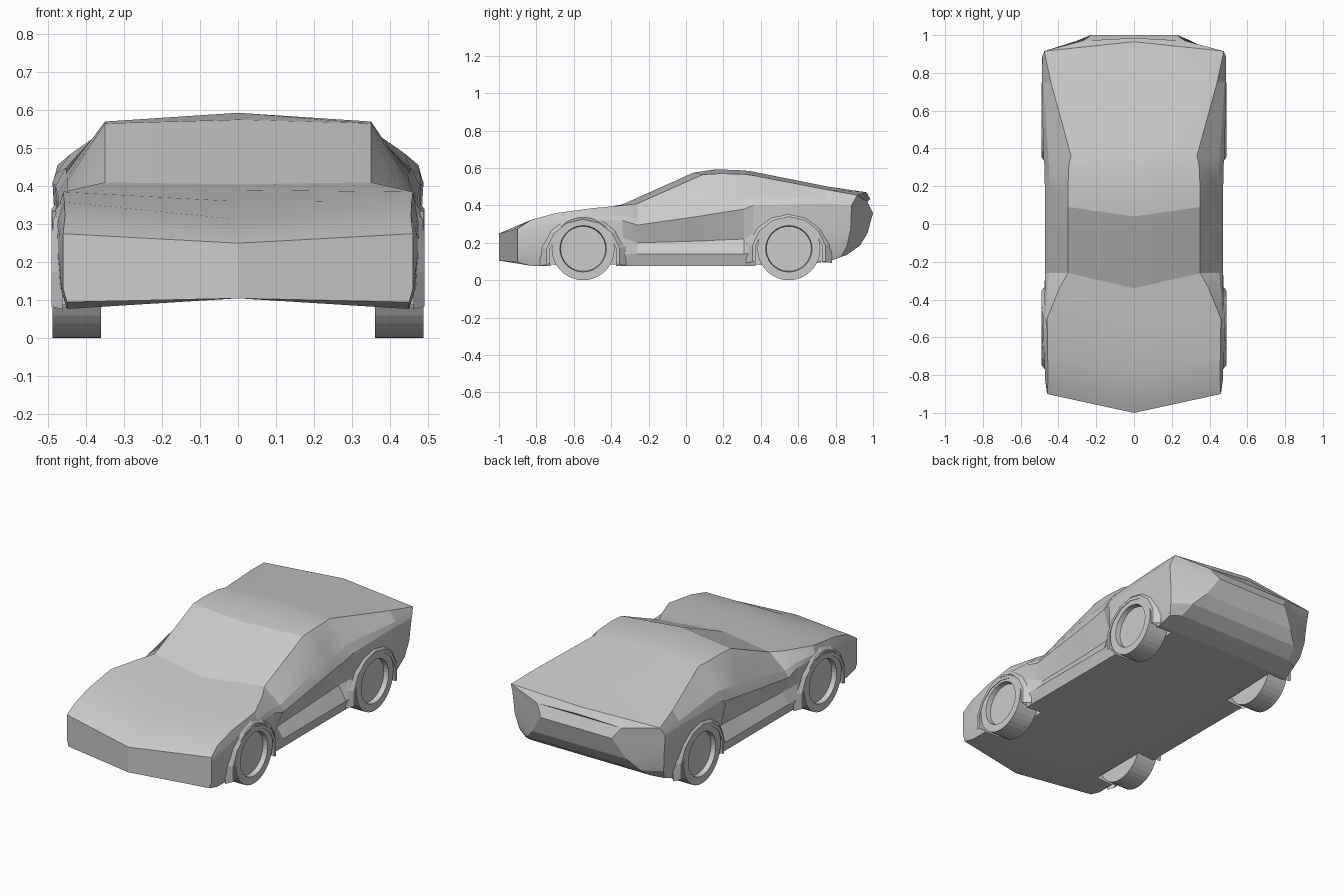
import bpy, bmesh
from math import cos, sin, pi, radians
from mathutils import Vector

if "Cube" in bpy.data.objects:
    bpy.data.objects.remove(bpy.data.objects["Cube"])


def finish(bm, name):
    bmesh.ops.remove_doubles(bm, verts=bm.verts, dist=0.0005)
    bmesh.ops.recalc_face_normals(bm, faces=bm.faces)
    mesh = bpy.data.meshes.new(name)
    bm.to_mesh(mesh)
    bm.free()
    ob = bpy.data.objects.new(name, mesh)
    bpy.context.collection.objects.link(ob)
    return ob


def activate(ob):
    bpy.ops.object.select_all(action='DESELECT')
    ob.select_set(True)
    bpy.context.view_layer.objects.active = ob


def lathe(name, profile, side, y, z, n, a0=0.0, a1=2 * pi):
    """Sweep a (radius, x) profile about an axle along x."""
    bm = bmesh.new()
    rings = []
    for i in range(n + 1):
        a = a0 + (a1 - a0) * i / n
        rings.append([bm.verts.new((side * x, y + r * cos(a), z + r * sin(a)))
                      for r, x in profile])
    for p, q in zip(rings, rings[1:]):
        for j in range(len(profile) - 1):
            bm.faces.new((p[j], p[j + 1], q[j + 1], q[j]))
    return finish(bm, name)


# Body stations: y, centre y shift, sill x z, waist x z, shoulder x z, top edge x z, centre z
stations = [
    (-.90, -.10, .46, .13, .46, .19, .46, .24, .46, .275, .25),
    (-.83, -.09, .465, .13, .47, .20, .47, .27, .455, .322, .275),
    (-.70, -.09, .47, .14, .475, .22, .475, .30, .457, .358, .313),
    (-.50, -.09, .47, .15, .475, .24, .475, .32, .46, .385, .36),
    (-.34, -.08, .47, .14, .475, .23, .472, .32, .395, .40, .39),
    (-.26, -.08, .47, .14, .43, .20, .472, .295, .35, .41, .405),
    (.09, -.05, .47, .14, .425, .21, .472, .345, .35, .565, .575),
    (.18, -.02, .47, .14, .425, .215, .472, .36, .35, .57, .593),
    (.31, 0, .47, .14, .425, .22, .474, .38, .345, .567, .587),
    (.36, 0, .475, .15, .475, .25, .48, .40, .333, .56, .58),
    (.75, 0, .47, .16, .48, .27, .488, .41, .44, .485, .502),
]
rings = []
for y, dy, sx, sz, wx, wz, hx, hz, ex, ez, cz in stations:
    bz = .095 if abs(y) > .74 and y != -.83 else .077
    rings.append([(0, y + dy, .105), (.45, y, bz), (sx, y, sz), (wx, y, wz),
                  (hx, y, hz), (ex, y, ez), (0, y + dy, cz)])
# Tail corner ring and the projecting rear panel
rings.append([(0, .79, .112), (.44, .83, .125), (.46, .86, .18), (.475, .88, .27),
              (.487, .885, .40), (.475, .915, .455), (0, .965, .47)])
rings.append([(0, .86, .135), (.38, .86, .135), (.36, .93, .185), (.30, .97, .25),
              (.23, 1.0, .36), (.27, .97, .42), (0, .985, .435)])

bm = bmesh.new()
loops = []
for half in rings:
    # Belt crease between shoulder and top edge
    shoulder, edge = Vector(half[4]), Vector(half[5])
    belt = shoulder.lerp(edge, .3)
    belt.x = shoulder.x + .18 * (edge.x - shoulder.x)
    half = half[:5] + [tuple(belt)] + half[5:]
    full = half + [(-x, y, z) for x, y, z in half[-2:0:-1]]
    loops.append([bm.verts.new(p) for p in full])
n = len(loops[0])
top = n // 2
for p, q in zip(loops, loops[1:]):
    for i in range(n):
        j = (i + 1) % n
        bm.faces.new((p[i], p[j], q[j], q[i]))
nose, tail = loops[0], loops[-1]
bm.faces.new(nose[:top + 1])
bm.faces.new(nose[top:] + nose[:1])
bm.faces.new((tail[0], tail[1], tail[n - 1]))
for i in range(1, top - 1):
    bm.faces.new((tail[i], tail[i + 1], tail[n - 1 - i], tail[n - i]))
bm.faces.new((tail[top - 1], tail[top], tail[top + 1]))
body = finish(bm, "car_body")

# Wheel wells cut from the body
for side in (-1, 1):
    for y in (-.55, .55):
        cutter = lathe("well_cutter", [(0, .345), (.19, .345), (.19, .6), (0, .6)],
                       side, y, .135, 12)
        cutter.hide_render = True
        mod = body.modifiers.new("well", 'BOOLEAN')
        mod.operation = 'DIFFERENCE'
        mod.solver = 'EXACT'
        mod.object = cutter
        activate(body)
        bpy.ops.object.modifier_apply(modifier=mod.name)
        bpy.data.objects.remove(cutter)
activate(body)
bpy.ops.object.shade_smooth_by_angle(angle=radians(15))

# Wheels with recessed hubs, and faceted arch flares
tyre = [(0, .36), (.168, .36), (.168, .488), (.124, .488), (.12, .46), (0, .46)]
flare = [(.235, .462), (.2, .491), (.183, .491), (.183, .43)]
for side in (-1, 1):
    for y, end in ((-.55, "front"), (.55, "rear")):
        lathe(end + "_wheel", tyre, side, y, .168, 36)
        lathe(end + "_wheel_arch", flare, side, y, .125 if y < 0 else .14, 8,
              radians(-12), radians(192))
